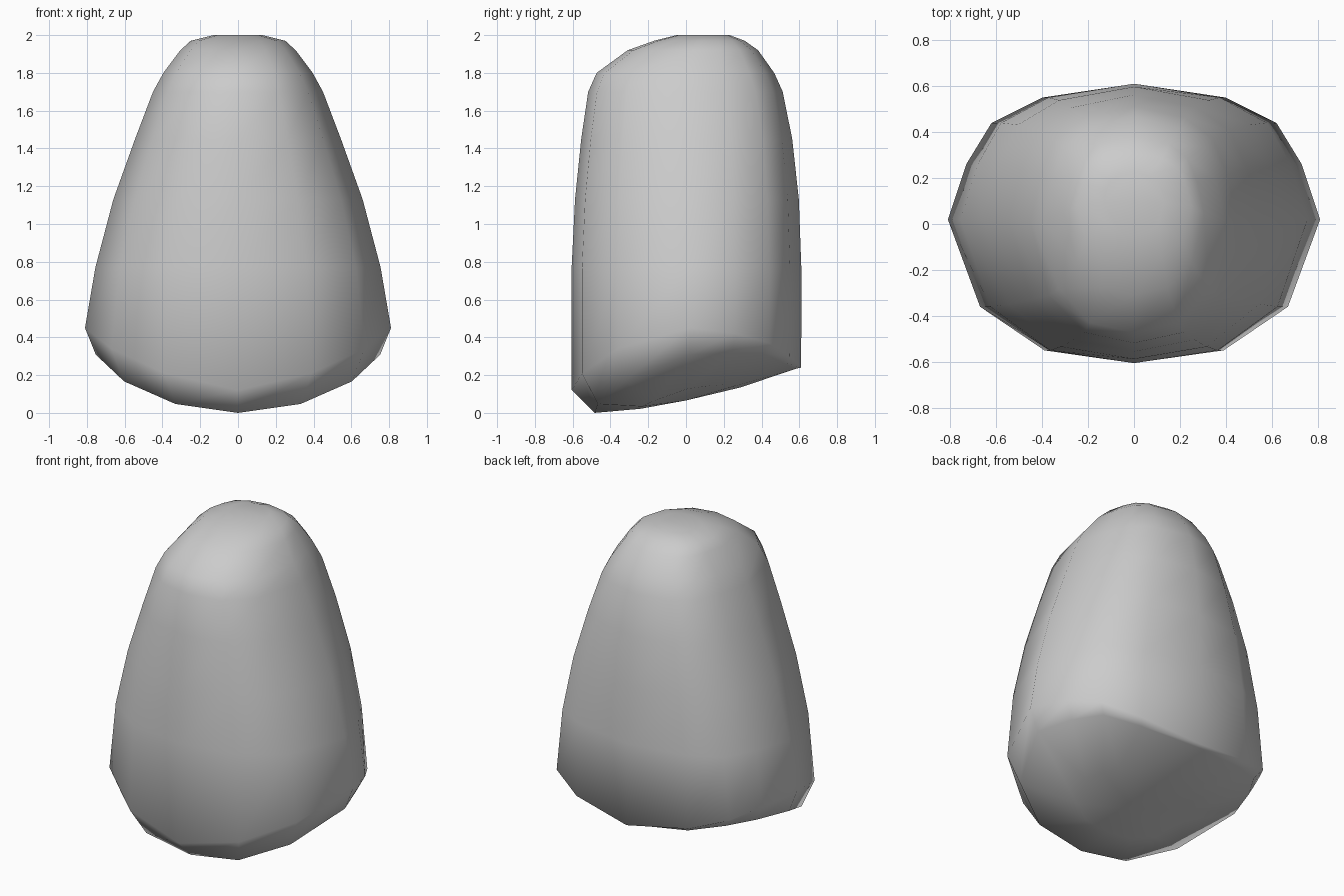
import bpy, bmesh

if "Cube" in bpy.data.objects:
    bpy.data.objects.remove(bpy.data.objects["Cube"], do_unlink=True)

# Half outline of the cross-section, front to back:
# x, y, height of the lower rim, inset of the underside
HALF = [(0, -.605, .12, .80), (.39, -.55, .21, .85), (.67, -.36, .34, .90),
        (.81, .02, .45, .93), (.73, .26, .42, .93), (.62, .44, .37, .93),
        (.40, .55, .30, .93), (0, .61, .24, .95)]
OUTLINE = HALF + [(-x, y, z, s) for x, y, z, s in HALF[-2:0:-1]]

# Rings of the body: height, half width, front y, back y
RINGS = [(.77, .755, -.608, .608), (1.13, .66, -.59, .595), (1.45, .545, -.557, .56),
         (1.70, .45, -.52, .51), (1.80, .395, -.475, .465), (1.92, .305, -.31, .38),
         (1.97, .25, -.17, .31), (2.0, .13, -.05, .23)]


def underside(x, y):
    """Height of the sloping, slightly keeled underside."""
    keel = [(-.62, 0), (-.48, 0), (-.15, .03), (.31, .14), (.62, .247)]
    for (y0, z0), (y1, z1) in zip(keel, keel[1:]):
        if y <= y1:
            return z0 + (z1 - z0) * (y - y0) / (y1 - y0) + .42 * x * x
    return keel[-1][1]


def body_ring(z, width, front, back):
    mid, half = (front + back) / 2, (back - front) / 2
    return [(x / .81 * width, mid + y / .6075 * half, z) for x, y, _, _ in OUTLINE]


def base_ring(scale):
    pts = [(x * s * scale, y * s * scale) for x, y, _, s in OUTLINE]
    return [(x, y, underside(x, y)) for x, y in pts]


# Loft from the underside over the rim to the crown
bm = bmesh.new()
loops = [base_ring(.5), base_ring(1), [(x, y, z) for x, y, z, _ in OUTLINE]]
loops += [body_ring(*r) for r in RINGS]
loops = [[bm.verts.new(p) for p in loop] for loop in loops]
n = len(OUTLINE)
for low, high in zip(loops, loops[1:]):
    for i in range(n):
        j = (i + 1) % n
        bm.faces.new((low[i], low[j], high[j], high[i]))
bm.faces.new(loops[-1])
centre = bm.verts.new((0, 0, underside(0, 0)))
for i in range(n):
    bm.faces.new((centre, loops[0][(i + 1) % n], loops[0][i]))
bmesh.ops.recalc_face_normals(bm, faces=bm.faces)
for f in bm.faces:
    f.smooth = True

mesh = bpy.data.meshes.new("rounded_body")
bm.to_mesh(mesh)
bm.free()
body = bpy.data.objects.new("rounded_body", mesh)
bpy.context.collection.objects.link(body)

# Plain grey finish
grey = bpy.data.materials.new("plain grey")
grey.use_nodes = True
colour = (.6, .6, .6, 1)
grey.diffuse_color = colour
grey.node_tree.nodes["Principled BSDF"].inputs["Base Color"].default_value = colour
mesh.materials.append(grey)
